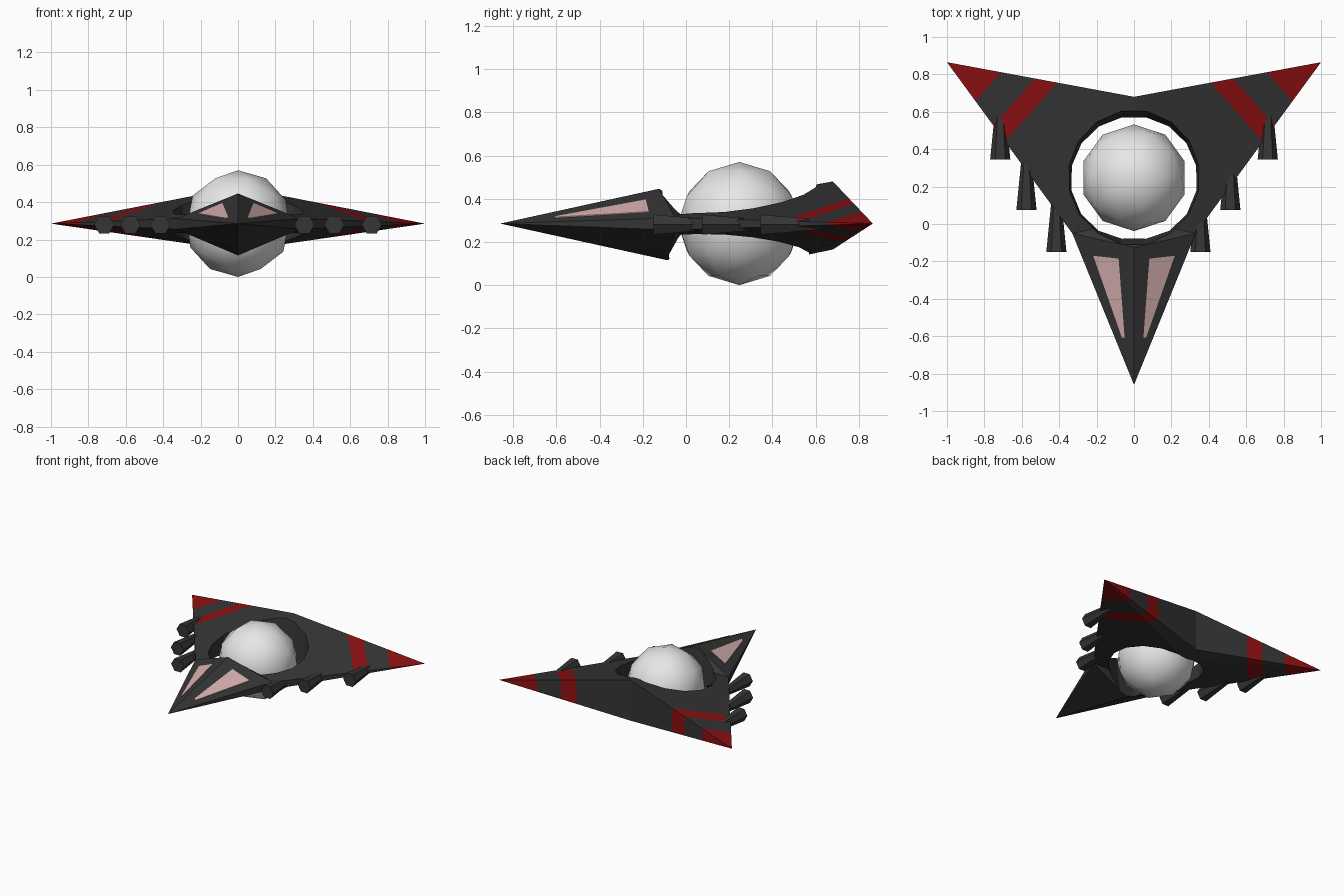
import bpy, bmesh, math
from mathutils import Matrix, Vector

if "Cube" in bpy.data.objects:
    bpy.data.objects.remove(bpy.data.objects["Cube"])


def material(name, rgb):
    m = bpy.data.materials.new(name)
    m.diffuse_color = (*rgb, 1)
    m.use_nodes = True
    m.node_tree.nodes["Principled BSDF"].inputs["Base Color"].default_value = m.diffuse_color
    return m


DARK = material("dark_grey", (0.036, 0.036, 0.036))
RED = material("deep_red", (0.27, 0.005, 0.006))
PINK = material("pale_pink_glass", (0.68, 0.44, 0.43))
WHITE = material("white", (0.8, 0.8, 0.8))


def make(name, bm, *mats):
    bmesh.ops.recalc_face_normals(bm, faces=bm.faces[:])
    me = bpy.data.meshes.new(name)
    bm.to_mesh(me)
    bm.free()
    for m in mats:
        me.materials.append(m)
    ob = bpy.data.objects.new(name, me)
    bpy.context.collection.objects.link(ob)
    return ob


# Hull: faceted arrowhead, right half points mirrored to the left
P = {
    "nose": (0, -0.86, 0.285), "tip": (1, 0.865, 0.285),
    "side_t": (0.33, -0.05, 0.312), "side_b": (0.33, -0.05, 0.255),
    "ridge_t": (0, -0.125, 0.446), "mid_t": (0, 0.02, 0.36), "rear_t": (0, 0.68, 0.48),
    "ridge_b": (0, -0.085, 0.115), "mid_b": (0, 0.02, 0.20),
    "keel_b": (0, 0.56, 0.14), "rear_b": (0, 0.68, 0.165),
}
FACES = [
    "nose side_t ridge_t", "ridge_t side_t mid_t", "mid_t side_t rear_t", "side_t tip rear_t",
    "nose ridge_b side_b", "ridge_b mid_b side_b", "mid_b keel_b side_b", "side_b keel_b tip",
    "keel_b rear_b tip", "rear_t tip rear_b", "nose side_b side_t", "side_t side_b tip",
]
bm = bmesh.new()
for s in (1, -1):
    v = {k: bm.verts.new((s * x, y, z)) for k, (x, y, z) in P.items()}
    for f in FACES:
        bm.faces.new([v[k] for k in f.split()])
bmesh.ops.remove_doubles(bm, verts=bm.verts[:], dist=0.0001)
solid = make("hull_solid", bm)

# Sixteen-sided flared hole through the hull
bm = bmesh.new()
bmesh.ops.create_cone(bm, cap_ends=True, segments=16, radius1=0.315, radius2=0.38, depth=0.6,
                      matrix=Matrix.Translation((0, 0.245, 0.3)) @ Matrix.Rotation(math.pi / 16, 4, 'Z'))
cutter = make("hole_cutter", bm)
mod = solid.modifiers.new("hole", 'BOOLEAN')
mod.operation, mod.solver, mod.object = 'DIFFERENCE', 'EXACT', cutter
bpy.context.view_layer.update()
bm = bmesh.new()
bm.from_object(solid, bpy.context.evaluated_depsgraph_get())
bpy.data.objects.remove(solid)
bpy.data.objects.remove(cutter)

# Red wing tips and stripes, cut across each wing
for s in (1, -1):
    n = Vector((0.75 * s, 0.66, 0)).normalized()
    for d in (0.808, 0.912, 1.07):
        bmesh.ops.bisect_plane(bm, geom=bm.verts[:] + bm.edges[:] + bm.faces[:],
                               plane_co=n * d, plane_no=n, dist=0.00001)
scale = math.hypot(0.75, 0.66)
for f in bm.faces:
    c = f.calc_center_median()
    u = (0.75 * abs(c.x) + 0.66 * c.y) / scale
    f.material_index = int(0.808 < u < 0.912 or u > 1.07)
    f.smooth = False
make("hull", bm, DARK, RED)

# Cockpit windows: thin plates on the nose facets
bm = bmesh.new()
for s in (1, -1):
    quad = [(0.082, -0.185), (0.218, -0.17), (0.065, -0.607), (0.05, -0.61)]
    plate = []
    for lift in (-0.003, 0.004):
        plate.append([bm.verts.new((s * x, y, 0.285 + 0.2187 * (y + 0.86) - 0.455 * x + lift))
                      for x, y in quad])
    low, high = plate
    bm.faces.new(low[::-1])
    bm.faces.new(high)
    for i in range(4):
        j = (i + 1) % 4
        bm.faces.new((low[i], low[j], high[j], high[i]))
make("cockpit_windows", bm, PINK)

# Central sphere
bm = bmesh.new()
bmesh.ops.create_icosphere(bm, subdivisions=2, radius=0.285,
                           matrix=Matrix.Translation((0, 0.247, 0.285)))
for f in bm.faces:
    f.smooth = True
make("core_sphere", bm, WHITE)

# Hexagonal tapered barrels along the leading edges
BARRELS = [(-0.715, 0.345), (-0.575, 0.075), (-0.415, -0.15),
           (0.715, 0.345), (0.515, 0.075), (0.355, -0.15)]
for i, (x, y) in enumerate(BARRELS):
    bm = bmesh.new()
    length = 0.27
    bmesh.ops.create_cone(bm, cap_ends=True, segments=6, radius1=0.054, radius2=0.027, depth=length,
                          matrix=Matrix.Translation((x, y + length / 2, 0.28))
                          @ Matrix.Rotation(-math.pi / 2, 4, 'X') @ Matrix.Rotation(math.pi / 6, 4, 'Z'))
    make(f"barrel_{i + 1}", bm, DARK)
